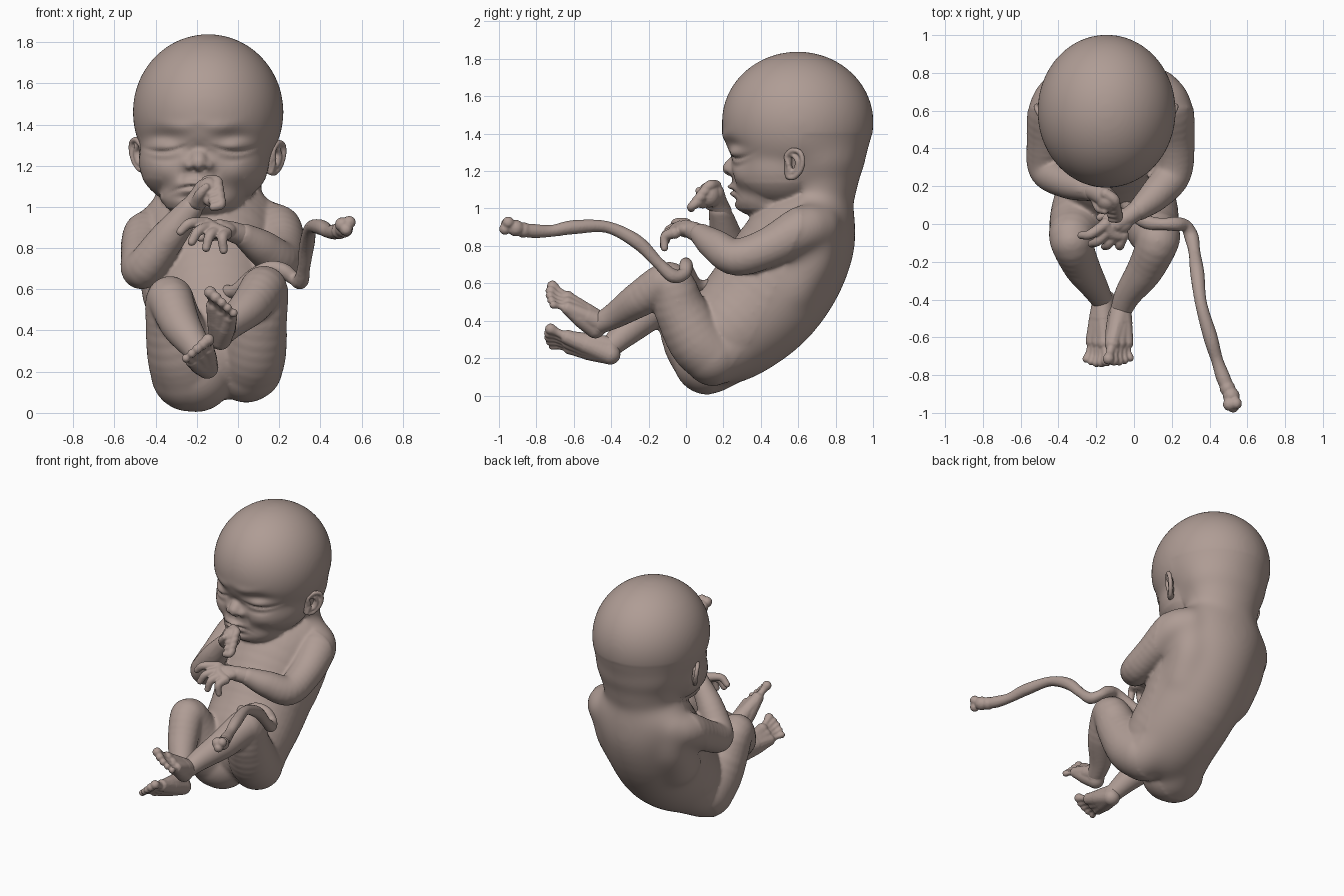
import bpy, bmesh, math
from mathutils import Vector

skin = bpy.data.materials.new("skin")
skin.diffuse_color = (0.43, 0.335, 0.30, 1)


def unit_ball(level):
    bm = bmesh.new()
    bmesh.ops.create_icosphere(bm, subdivisions=level, radius=1)
    data = ([tuple(v.co) for v in bm.verts], [[v.index for v in f.verts] for f in bm.faces])
    bm.free()
    return data


balls = {n: unit_ball(n) for n in (2, 3, 4, 5)}


def blob(part, c, r):
    """Ellipsoid with centre c and radii r, added to part = (verts, faces)."""
    vs, fs = balls[2 if max(r) < .05 else 3 if max(r) < .15 else 4 if max(r) < .36 else 5]
    o = len(part[0])
    part[0].extend([(c[0] + x * r[0], c[1] + y * r[1], c[2] + z * r[2]) for x, y, z in vs])
    part[1].extend([(a + o, b + o, d + o) for a, b, d in fs])


def chain(part, pts):
    """Smooth row of overlapping balls through (x, y, z, radius[, x radius])."""
    p = [Vector(q if len(q) == 5 else (*q, q[3])) for q in pts]
    p = [2 * p[0] - p[1]] + p + [2 * p[-1] - p[-2]]
    for i in range(1, len(p) - 2):
        a, b, c, d = p[i - 1:i + 3]
        r = min(b[3], c[3])
        n = max(2, math.ceil((c - b).length / ((0.22 if r > .15 else 0.4) * r)))
        for k in range(n + (i == len(p) - 3)):
            t = k / n
            q = 0.5 * (2 * b + (c - a) * t + (2 * a - 5 * b + 4 * c - d) * t * t
                       + (3 * b - a - 3 * c + d) * t ** 3)
            blob(part, q[:3], (q[4], q[3], q[3]))


def finish(name, part, voxel, smooth):
    """Fuse the balls into one smooth skin."""
    me = bpy.data.meshes.new(name)
    me.from_pydata(part[0], [], part[1])
    ob = bpy.data.objects.new(name, me)
    bpy.context.collection.objects.link(ob)
    m = ob.modifiers.new("fuse", 'REMESH')
    m.mode, m.voxel_size = 'VOXEL', voxel
    m = ob.modifiers.new("soften", 'SMOOTH')
    m.factor, m.iterations = 0.5, smooth
    dg = bpy.context.evaluated_depsgraph_get()
    out = bpy.data.meshes.new_from_object(ob.evaluated_get(dg))
    ob.modifiers.clear()
    ob.data = out
    out.materials.clear()
    out.materials.append(skin)
    out.polygons.foreach_set("use_smooth", [True] * len(out.polygons))
    return ob


def lerp(a, b, t):
    return Vector(a).lerp(Vector(b), t)


# --- body: torso, head, arms and legs fused together
bm = ([], [])
chain(bm, [(-.10, .16, .26, .15, .18), (-.10, .22, .32, .26, .29), (-.11, .39, .48, .31, .31),
           (-.12, .51, .64, .32, .32), (-.13, .605, .80, .295, .33), (-.135, .68, .92, .225, .33),
           (-.14, .70, 1.03, .19, .22), (-.14, .69, 1.15, .19, .20)])
blob(bm, (-.145, .597, 1.46), (.367, .407, .38))       # cranium
blob(bm, (-.165, .525, 1.22), (.32, .285, .235))       # face
blob(bm, (-.18, .41, 1.05), (.20, .15, .10))           # jaw
blob(bm, (-.20, .365, 1.11), (.14, .13, .08))          # mouth area
blob(bm, (-.14, .71, 1.15), (.26, .215, .22))          # nape
blob(bm, (-.14, .70, 1.28), (.31, .265, .22))          # back of skull
chain(bm, [(-.19, .275, 1.285, .03), (-.19, .237, 1.215, .044)])
for s in (-1, 1):
    blob(bm, (-.19 + s * .043, .25, 1.203), (.03, .035, .027))   # nostril wing

# shoulder blades and neck slopes
for x in (.10, -.37):
    chain(bm, [(-.14, .74, 1.03, .14), (-.135 + (x + .135) * .55, .73, .95, .14), (x, .69, .89, .135)])
    chain(bm, [(x, .69, .89, .135), (x - math.copysign(.03, x), .66, .74, .15), (x - math.copysign(.07, x), .56, .58, .17)])
# buttocks
chain(bm, [(-.205, .12, .192, .188), (-.19, .22, .26, .20), (-.17, .32, .36, .22)])
chain(bm, [(.04, .15, .215, .165), (.0, .23, .275, .19), (-.04, .32, .36, .22)])
# arms, shoulder to wrist
chain(bm, [(.12, .70, .90, .13), (.185, .62, .885, .128), (.215, .44, .79, .108),
           (.205, .27, .74, .10), (.12, .16, .80, .087), (.03, .08, .86, .061)])
chain(bm, [(-.37, .70, .88, .125), (-.44, .62, .86, .12), (-.465, .44, .76, .105),
           (-.46, .29, .70, .098), (-.35, .22, .84, .087), (-.23, .18, .99, .061)])
# legs, hip to ankle
chain(bm, [(.055, .14, .22, .162), (.075, .06, .30, .16), (.10, -.03, .46, .14),
           (.125, -.09, .60, .115), (.06, -.24, .52, .098), (-.03, -.37, .435, .073), (-.07, -.46, .385, .057)])
chain(bm, [(-.235, .12, .195, .188), (-.27, .05, .29, .172), (-.31, -.02, .43, .14),
           (-.33, -.09, .55, .115), (-.28, -.22, .43, .098), (-.205, -.34, .32, .072), (-.165, -.41, .255, .057)])
body = finish("body", bm, .0105, 8)


# blend the joins of the head and the back
def is_nose(c):
    return abs(c.x + .19) < .09 and 1.16 < c.z < 1.31 and c.y < .32


bm = bmesh.new()
bm.from_mesh(body.data)
head = [v for v in bm.verts if (v.co.z > 1.14 or v.co.z > 1.0 and v.co.y > .24 and abs(v.co.x + .17) < .2)
        and not is_nose(v.co)]
back = [v for v in bm.verts if v.co.z < 1.4 and v.co.y > .62 - .45 * max(0, .9 - v.co.z) - .3 * max(0, .3 - v.co.z)]
for verts, n in ((head, 35), (back, 60)):
    for _ in range(n):
        bmesh.ops.smooth_vert(bm, verts=verts, factor=.5, use_axis_x=True, use_axis_y=True, use_axis_z=True)
bm.to_mesh(body.data)
bm.free()

# facial relief: (offset from nose line, z, width, height, amount forward, upward bend)
fx = -.19
pairs = [(.17, 1.335, .09, .04, -.022, 0), (.18, 1.30, .07, .034, .024, 0), (.18, 1.268, .085, .010, -.016, 2.2),
         (.165, 1.225, .07, .014, -.006, 2.2), (.19, 1.16, .08, .06, .014, 0), (.10, 1.385, .08, .03, .008, 2),
         (.024, 1.183, .012, .010, -.016, 0), (.085, 1.165, .018, .04, -.008, 0)]
single = [(0, 1.29, .05, .03, -.010, 0), (-.02, 1.117, .07, .015, .017, -1), (-.02, 1.098, .08, .008, -.02, -2),
          (-.02, 1.077, .06, .015, .016, 0), (-.02, 1.045, .07, .013, -.012, 0), (-.02, 1.01, .08, .03, .014, 0)]
relief = single + pairs + [(-p[0], *p[1:]) for p in pairs]
for v in body.data.vertices:
    x, y, z = v.co
    if .17 < y < .48 and .97 < z < 1.48:
        for dx, cz, w, h, a, bend in relief:
            u = x - fx - dx
            v.co.y -= a * math.exp(-(u / w) ** 2 - ((z - cz - bend * u * u) / h) ** 2)

# --- right hand: drooping open fingers
bm = ([], [])
chain(bm, [(.04, .09, .855, .056), (-.03, .04, .88, .05), (-.09, 0, .895, .047)])
blob(bm, (-.09, .01, .888), (.085, .065, .045))
chain(bm, [(-.15, .0, .915, .034), (-.115, -.05, .89, .036), (-.06, -.06, .87, .034)])
tips = [(-.28, -.06, .88), (-.225, -.105, .83), (-.155, -.12, .80), (-.07, -.115, .79)]
for i, tip in enumerate(tips):
    base = lerp((-.155, -.005, .92), (-.06, -.065, .87), i / 3)
    mid = base.lerp(Vector(tip), .55) + Vector((-.01, -.02, .022))
    chain(bm, [(*base, .031), (*mid, .026), (*tip, .021)])
chain(bm, [(-.05, .05, .87, .032), (-.12, .06, .86, .026), (-.18, .035, .85, .021)])
finish("hand_right", bm, .006, 3)

# --- left hand: curled fist at the mouth
bm = ([], [])
chain(bm, [(-.24, .19, .98, .056), (-.20, .17, 1.03, .052), (-.16, .15, 1.08, .056)])
blob(bm, (-.14, .125, 1.075), (.06, .06, .07))
for i in range(4):
    b = lerp((-.15, .16, 1.122), (-.135, .09, 1.03), i / 3)
    chain(bm, [(*b, .031), (*(b + Vector((.045, -.03, .002))), .029),
               (*(b + Vector((.05, -.06, -.02))), .024), (*(b + Vector((.015, -.062, -.03))), .021)])
chain(bm, [(-.20, .13, 1.02, .032), (-.185, .085, 1.06, .026), (-.155, .07, 1.095, .021)])
finish("hand_left", bm, .006, 3)


# --- feet: heel, sole and five toes
def foot(name, ankle, heel, big, little, toe_big, toe_little):
    bm = ([], [])
    chain(bm, [(*ankle, .057), (*heel, .055)])
    for k in range(3):
        ball = lerp(big, little, k / 2)
        chain(bm, [(*heel, .055), (*Vector(heel).lerp(ball, .55), .05), (*ball, .042 - .003 * k)])
        chain(bm, [(*ankle, .057), (*Vector(ankle).lerp(ball, .55), .048), (*ball, .038)])
    for k in range(5):
        t = k / 4
        base = lerp(big, little, t)
        tip = lerp(toe_big, toe_little, t) + Vector((0, -.014 - .016 * math.sin(math.pi * t), 0))
        r = .031 - .009 * min(1, t * 1.6)
        chain(bm, [(*base, .028), (*base.lerp(tip, .6), r * .72), (*tip, r)])
    finish(name, bm, .006, 3)


foot("foot_right", (-.07, -.46, .39), (-.085, -.485, .36), (-.115, -.635, .52), (-.04, -.63, .465),
     (-.135, -.70, .585), (-.022, -.695, .485))
foot("foot_left", (-.165, -.41, .26), (-.15, -.405, .22), (-.155, -.63, .31), (-.22, -.62, .255),
     (-.145, -.71, .355), (-.252, -.70, .265))

# --- ears: curled rim, inner ridge, plate and lobe, mirrored about the head
for name, s, dz in (("ear_right", 1, 0), ("ear_left", -1, .015)):
    def at(u, v, lift=0):
        return (-.148 + s * (.338 + .6 * u + .15 * v + lift), .578 + u, 1.235 + dz + v)
    bm = ([], [])
    rim = [(-.03, .0), (-.04, .045), (-.01, .075), (.03, .065), (.046, .02), (.035, -.03), (.005, -.065), (-.02, -.07)]
    chain(bm, [(*at(u, v), .015) for u, v in rim])
    chain(bm, [(*at(u, v), .012) for u, v in [(0, .045), (.018, .01), (.01, -.03), (-.015, -.045)]])
    chain(bm, [(*at(u, v, -.012), .017) for u, v in [(-.01, .055), (.02, .03), (.015, -.02), (-.01, -.055)]])
    chain(bm, [(*at(-.025, -.02), .015), (*at(-.03, -.065, -.005), .017)])
    chain(bm, [(*at(-.03, .04, -.02), .022), (*at(-.03, -.05, -.02), .022)])
    finish(name, bm, .006, 3)

# --- cord from the navel, slightly ridged, with a knotted end
bm = ([], [])
path = [(-.09, .20, .60), (-.02, .07, .59), (.07, .01, .66), (.15, .0, .705), (.22, .0, .69),
        (.275, -.01, .65), (.305, -.07, .64), (.32, -.15, .71), (.335, -.26, .82), (.355, -.42, .90),
        (.405, -.60, .90), (.44, -.72, .88), (.475, -.82, .88), (.51, -.90, .89)]
chain(bm, [(*p, .036 + .003 * (-1) ** i) for i, p in enumerate(path)])
for c, r in (((.515, -.91, .895), .046), ((.505, -.955, .915), .036), ((.54, -.95, .925), .033),
             ((.525, -.968, .89), .032), ((.495, -.87, .885), .043)):
    blob(bm, c, (r, r, r))
finish("cord", bm, .007, 3)
